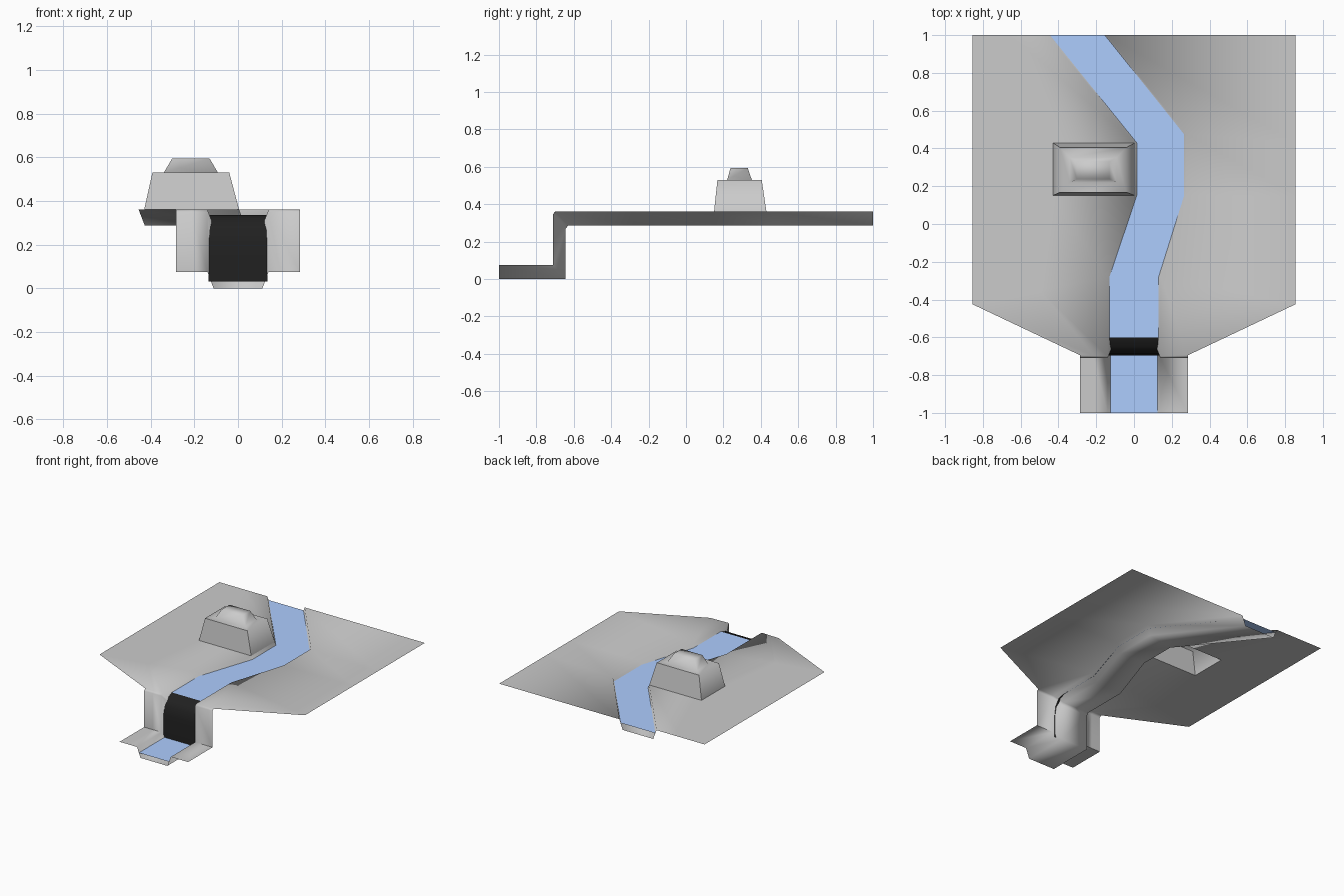
import bpy, bmesh

if "Cube" in bpy.data.objects:
    bpy.data.objects.remove(bpy.data.objects["Cube"])

TOP, LOW, DEPTH = 0.36, 0.075, 0.073


def material(name, rgb):
    m = bpy.data.materials.new(name)
    m.diffuse_color = (*rgb, 1)
    m.use_nodes = True
    m.node_tree.nodes["Principled BSDF"].inputs["Base Color"].default_value = m.diffuse_color
    return m


def loft(name, rows, closed=False, cap=False, hole=None, mat=None, angle=1.4):
    """Skin quads between rows of points; hole is a (row, column) left open."""
    bm = bmesh.new()
    grid = [[bm.verts.new(p) for p in row] for row in rows]
    n = len(rows[0])
    for r in range(len(rows) - 1):
        for c in range(n if closed else n - 1):
            if (r, c) != hole:
                d = (c + 1) % n
                bm.faces.new((grid[r][c], grid[r + 1][c], grid[r + 1][d], grid[r][d]))
    if cap:
        bm.faces.new(grid[-1])
        bmesh.ops.recalc_face_normals(bm, faces=bm.faces)
    me = bpy.data.meshes.new(name)
    bm.to_mesh(me)
    bm.free()
    ob = bpy.data.objects.new(name, me)
    bpy.context.collection.objects.link(ob)
    if mat:
        me.materials.append(mat)
    bpy.ops.object.select_all(action='DESELECT')
    ob.select_set(True)
    bpy.context.view_layer.objects.active = ob
    bpy.ops.object.shade_smooth_by_angle(angle=angle)
    return ob


def ground_row(half, y_out, left, right, z, slot=None, floor_y=None, floor_z=None):
    """One cross-section: bank, sunken river bed, bank."""
    (xl, yl), (xr, yr) = left, right
    slot_x, slot_y = slot or ((xl - half) / 2, (yl + y_out) / 2)
    fz = z - DEPTH if floor_z is None else floor_z
    fl, fr = (yl, yr) if floor_y is None else (floor_y, floor_y)
    return [(-half, y_out, z), (slot_x, slot_y, z), (xl, yl, z), (xl + .028, fl, fz),
            (xr - .028, fr, fz), (xr, yr, z), (half, y_out, z)]


# Ground sheet with the river bed, the cliff and the lower ledge
W = 0.855
lip_l, lip_r = (-.14, -.70), (.14, -.70)
foot_l, foot_r = (-.14, -.71), (.14, -.71)
ground = [
    ground_row(W, 1, (-.455, 1), (-.145, 1), TOP),
    ground_row(W, .43, (.005, .43), (.275, .475), TOP, (-.43, .43)),
    ground_row(W, .15, (.005, .15), (.275, .15), TOP, (-.43, .15)),
    ground_row(W, -.425, (-.14, -.28), (.14, -.28), TOP),
    ground_row(.285, -.695, lip_l, lip_r, TOP, floor_y=-.63),
    ground_row(.285, -.71, foot_l, foot_r, TOP - .012, floor_y=-.643, floor_z=.27),
    ground_row(.285, -.71, foot_l, foot_r, LOW, floor_y=-.643, floor_z=0),
    ground_row(.285, -1, (-.14, -1), (.14, -1), LOW, floor_z=0),
]
loft("ground", ground, hole=(1, 1))

# Stepped rock, open below over the hole in the ground
rock = [(-.43, .005, .15, .43, TOP), (-.392, -.04, .168, .405, .53),
        (-.34, -.092, .22, .352, .53), (-.302, -.13, .238, .33, .594)]
loft("rock", [[(a, c, z), (b, c, z), (b, d, z), (a, d, z)] for a, b, c, d, z in rock],
     closed=True, cap=True)

# Water surfaces and the waterfall joining them
blue = material("water_blue", (.42, .61, 1.0))
dark = material("fall_dark", (.015, .015, .015))
river = [((-.445, 1), (-.155, 1)), ((.013, .43), (.267, .475)), ((.013, .15), (.267, .15)),
         ((-.132, -.28), (.132, -.28)), ((-.132, -.60), (.132, -.60))]
loft("upper_river", [[(*a, .335), (*b, .335)] for a, b in river], mat=blue)
fall = [(-.60, .335), (-.65, .32), (-.685, .27), (-.695, .20), (-.695, .03)]
loft("waterfall", [[(-.136, y, z), (.136, y, z)] for y, z in fall], mat=dark)
loft("lower_river", [[(-.125, y, .035), (.125, y, .035)] for y in (-.695, -1)], mat=blue)
